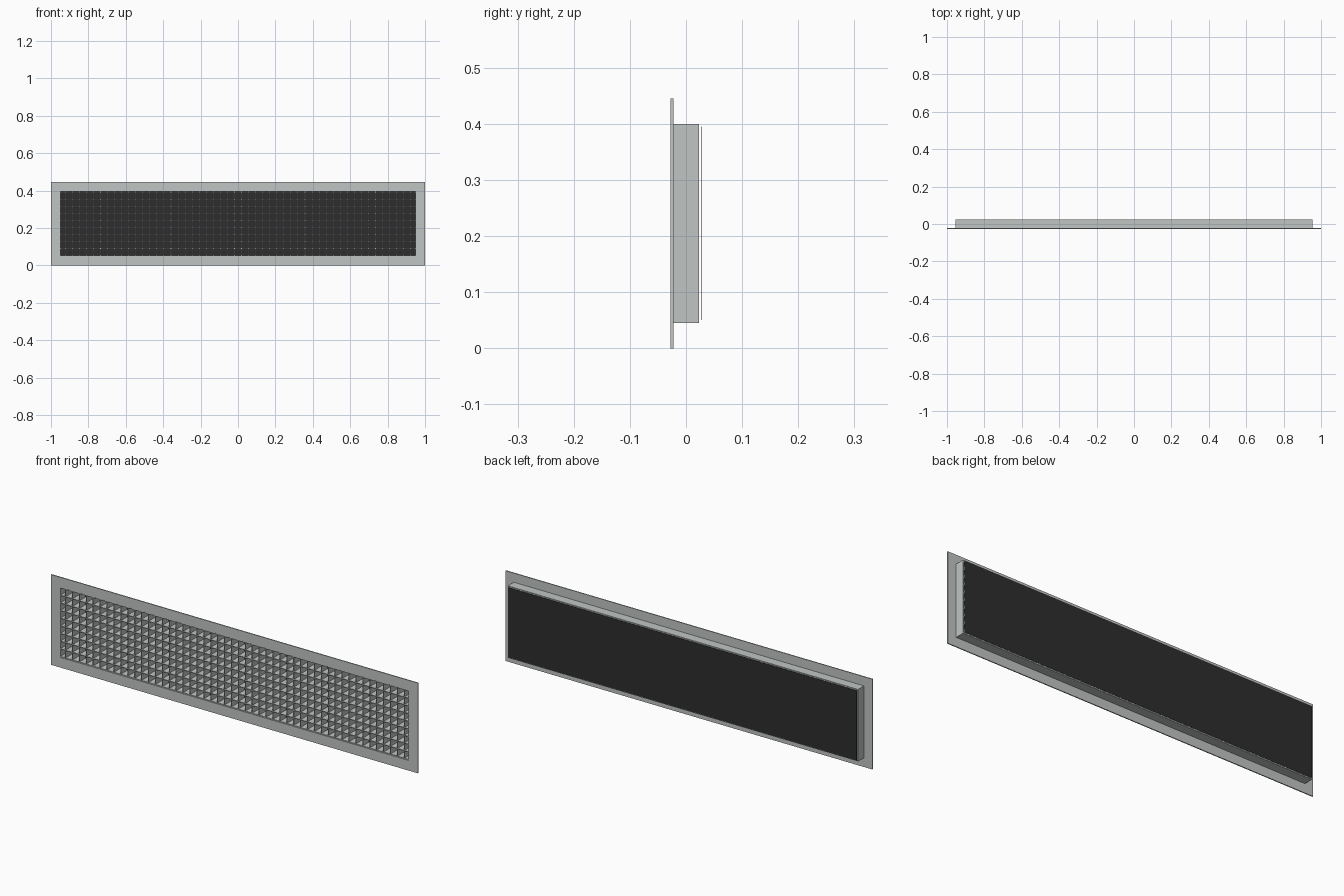
import bpy, bmesh
from mathutils import Vector

if "Cube" in bpy.data.objects:
    bpy.data.objects.remove(bpy.data.objects["Cube"])

W, H = 2.0, 0.445            # flange size
ZC = H / 2
CX, CZ = 0.955, 0.1775       # collar half sizes
T = 0.005                    # sheet thickness
Y0, Y1 = -0.0275, 0.0275
PITCH, BLADE = 0.0377, 0.003


def material(name, rgb):
    m = bpy.data.materials.new(name)
    m.diffuse_color = (*rgb, 1)
    m.use_nodes = True
    m.node_tree.nodes["Principled BSDF"].inputs["Base Color"].default_value = m.diffuse_color
    return m


metal = material("light_grey_metal", (0.53, 0.56, 0.55))
black = material("black_backing", (0.027, 0.027, 0.027))


def build(name, boxes, mat):
    """One object from a list of (min corner, max corner) boxes."""
    bm = bmesh.new()
    for lo, hi in boxes:
        lo, hi = Vector(lo), Vector(hi)
        vs = bmesh.ops.create_cube(bm, size=1)["verts"]
        for v in vs:
            v.co = (lo + hi) / 2 + v.co * (hi - lo)
    me = bpy.data.meshes.new(name)
    bm.to_mesh(me)
    bm.free()
    me.materials.append(mat)
    ob = bpy.data.objects.new(name, me)
    bpy.context.collection.objects.link(ob)
    return ob


def ring(name, outer, inner, y0, y1, mat):
    """Rectangular frame, open in the middle, centred on the grille."""
    bm = bmesh.new()
    corners = [(-1, -1), (1, -1), (1, 1), (-1, 1)]
    loops = [[bm.verts.new((sx * hx, y, ZC + sz * hz)) for sx, sz in corners]
             for (hx, hz), y in ((outer, y0), (outer, y1), (inner, y1), (inner, y0))]
    for a in range(4):
        la, lb = loops[a], loops[(a + 1) % 4]
        for i in range(4):
            j = (i + 1) % 4
            bm.faces.new((la[i], la[j], lb[j], lb[i]))
    bmesh.ops.recalc_face_normals(bm, faces=bm.faces)
    me = bpy.data.meshes.new(name)
    bm.to_mesh(me)
    bm.free()
    me.materials.append(mat)
    ob = bpy.data.objects.new(name, me)
    bpy.context.collection.objects.link(ob)


# Flat front flange and the collar behind it
inner = (CX - T, CZ - T)
ring("front_flange", (W / 2, H / 2), inner, Y0, Y0 + T, metal)
ring("rear_collar", (CX, CZ), inner, Y0 + T, 0.0235, metal)

# Egg-crate core: upright and level blades
ya, yb = Y0 + 0.002, 0.0235
h = BLADE / 2
ix, iz = inner
xs = [(k + 0.5) * PITCH for k in range(-25, 25)]
zs = [ZC + (k + 0.5) * PITCH for k in range(-5, 5)]
build("upright_blades", [((x - h, ya, ZC - iz), (x + h, yb, ZC + iz)) for x in xs], metal)
build("level_blades", [((-ix, ya + 0.0002, z - h), (ix, yb - 0.0002, z + h)) for z in zs], metal)

# Thin black plate closing the back
build("backing_plate", [((-ix, Y1 - 0.001, ZC - iz), (ix, Y1, ZC + iz))], black)
